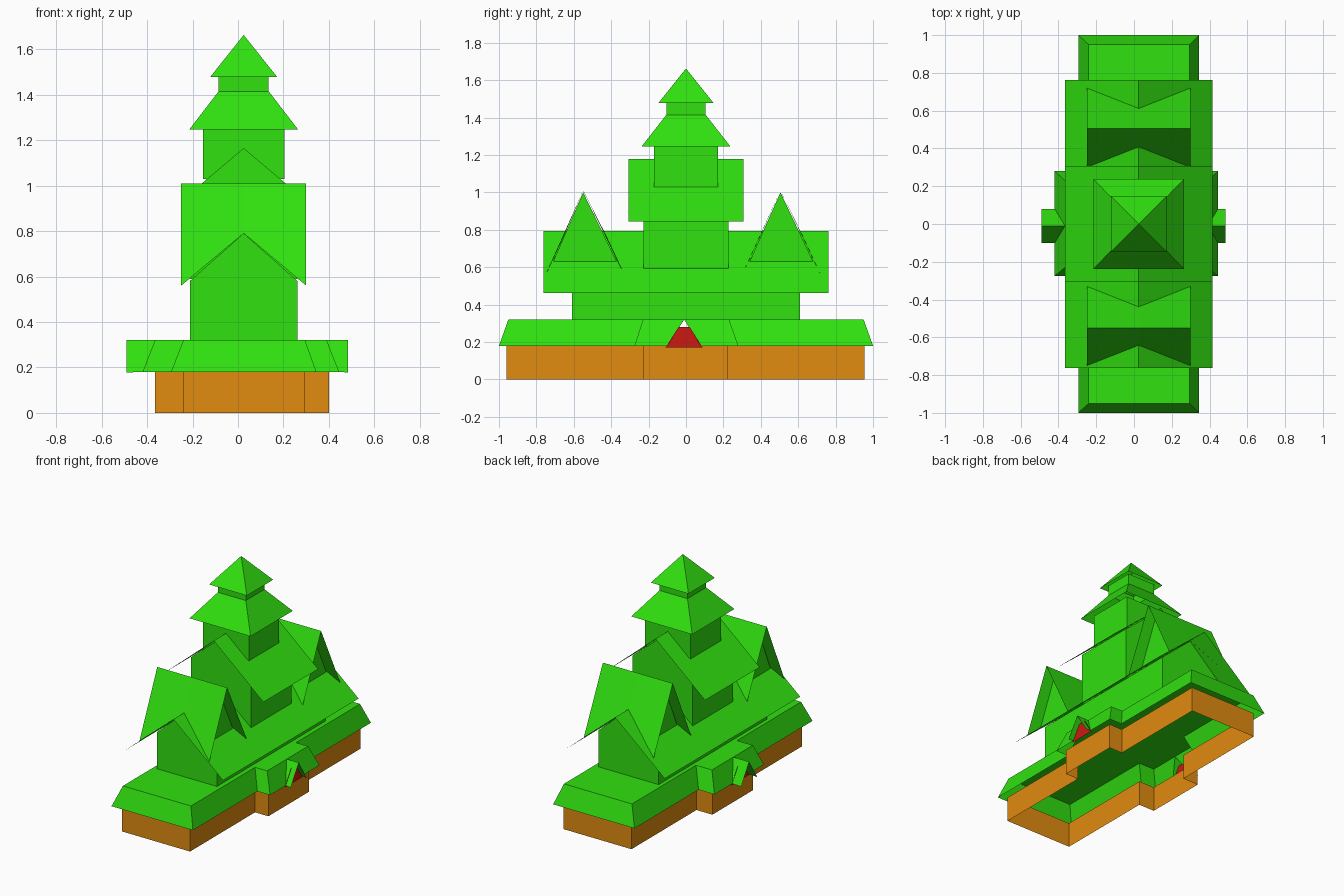
import bpy, bmesh

if "Cube" in bpy.data.objects:
    bpy.data.objects.remove(bpy.data.objects["Cube"])

CX = 0.025   # ridge line of the building


def material(name, col):
    m = bpy.data.materials.new(name)
    m.diffuse_color = (*col, 1)
    m.use_nodes = True
    m.node_tree.nodes["Principled BSDF"].inputs["Base Color"].default_value = m.diffuse_color
    return m


GREEN = material("green", (0.03, 0.75, 0.005))
ORANGE = material("orange", (0.75, 0.26, 0.005))
RED = material("red", (0.6, 0.01, 0.005))


def build(name, polys, mat):
    """Make one object from a list of polygons, welding shared corners."""
    bm = bmesh.new()
    for p in polys:
        bm.faces.new([bm.verts.new(v) for v in p])
    bmesh.ops.remove_doubles(bm, verts=bm.verts, dist=1e-4)
    me = bpy.data.meshes.new(name)
    bm.to_mesh(me)
    bm.free()
    me.materials.append(mat)
    ob = bpy.data.objects.new(name, me)
    bpy.context.collection.objects.link(ob)
    return ob


def loft(a, za, b, zb, skip=(), cap=False):
    """Side faces between two outlines, with an optional lid."""
    n = len(a)
    polys = []
    for i in range(n):
        j = (i + 1) % n
        if i not in skip:
            polys.append([(*a[i], za), (*a[j], za), (*b[j], zb), (*b[i], zb)])
    if cap:
        polys.append([(*p, zb) for p in b])
    return polys


def rect(hx, hy):
    return [(CX - hx, -hy), (CX + hx, -hy), (CX + hx, hy), (CX - hx, hy)]


def plan(x0, x1, y0, y1, bx0, bx1, by0, by1, n0, n1):
    """Cross-shaped outline: long body with a bay on each side."""
    return [(bx1, by0), (bx1, n0), (bx1, n1), (bx1, by1),
            (x1, by1), (x1, y1), (x0, y1), (x0, by1),
            (bx0, by1), (bx0, n1), (bx0, n0), (bx0, by0),
            (x0, by0), (x0, y0), (x1, y0), (x1, by0)]


def gabled_walls(name, hx, hy, z0, z_eave, z_top):
    """Open-bottomed walls with a gable at each end."""
    polys = []
    for y, s in ((-hy, 1), (hy, -1)):
        polys.append([(CX - s * hx, y, z0), (CX + s * hx, y, z0),
                      (CX + s * hx, y, z_eave), (CX, y, z_top),
                      (CX - s * hx, y, z_eave)])
    for s in (1, -1):
        x = CX + s * hx
        polys.append([(x, -s * hy, z0), (x, s * hy, z0),
                      (x, s * hy, z_eave), (x, -s * hy, z_eave)])
    build(name, polys, GREEN)


def gabled_roof(name, hx, hy, z_eave, z_top):
    """Two thin roof slopes with the ridge along y."""
    build(name, [[(CX + s * hx, -s * hy, z_eave), (CX + s * hx, s * hy, z_eave),
                  (CX, s * hy, z_top), (CX, -s * hy, z_top)]
                 for s in (1, -1)], GREEN)


# ground floor walls and skirt roof, notched above the two doors
wall = plan(-0.24, 0.295, -0.96, 0.955, -0.365, 0.40, -0.23, 0.225, -0.10, 0.08)
eave = plan(-0.295, 0.345, -1.0, 1.0, -0.42, 0.445, -0.275, 0.28, -0.10, 0.08)
crown = plan(-0.24, 0.295, -0.95, 0.95, -0.365, 0.39, -0.23, 0.23, -0.01, -0.01)
build("ground_walls", loft(wall, 0, wall, 0.18), ORANGE)
build("skirt_roof", loft(eave, 0.18, crown, 0.32, (1, 9), True), GREEN)

# small porch roofs with red panels
for side, x_out, x_eave, x_in in (("right", 0.485, 0.445, 0.39),
                                  ("left", -0.49, -0.42, -0.365)):
    build("porch_roof_" + side,
          [[(x_out, y, 0.178), (x_out, -0.01, 0.32),
            (x_in, -0.01, 0.32), (x_eave, y, 0.18)] for y in (-0.10, 0.08)],
          GREEN)
    build("porch_panel_" + side,
          [[(x_eave, -0.11, 0.17), (x_eave, 0.09, 0.17),
            (x_eave, 0.02, 0.28), (x_eave, -0.04, 0.28)]], RED)

# main hall
gabled_walls("hall_walls", 0.237, 0.61, 0.32, 0.58, 0.79)
gabled_roof("hall_roof", 0.39, 0.762, 0.462, 0.793)

# tall cross dormers that sit on the hall roof
for tag, yc, yr in (("front", -0.54, -0.55), ("back", 0.51, 0.505)):
    polys = []
    for s in (1, -1):
        for t in (1, -1):
            polys.append([(CX, yr, 1.01), (CX + s * 0.275, yr, 1.01),
                          (CX + s * 0.275, yc + t * 0.21, 0.56),
                          (CX, yc + t * 0.103, 0.79)])
    build("dormer_roof_" + tag, polys, GREEN)
    build("dormer_gables_" + tag,
          [[(CX + s * 0.193, yc - s * 0.17, 0.63),
            (CX + s * 0.193, yc + s * 0.17, 0.63),
            (CX + s * 0.193, yr, 1.0)] for s in (1, -1)], GREEN)

# tower
gabled_walls("tower_walls", 0.237, 0.228, 0.59, 0.965, 1.165)
gabled_roof("tower_roof", 0.39, 0.308, 0.845, 1.178)

# stacked turret shafts and hipped roofs
for name, a, za, b, zb in (
        ("turret_shaft", (0.18, 0.17), 1.03, (0.18, 0.17), 1.26),
        ("turret_roof", (0.24, 0.237), 1.246, (0.11, 0.105), 1.415),
        ("lantern_shaft", (0.11, 0.105), 1.415, (0.11, 0.105), 1.49),
        ("lantern_roof", (0.148, 0.148), 1.477, (0.0005, 0.0005), 1.662)):
    build(name, loft(rect(*a), za, rect(*b), zb), GREEN)
